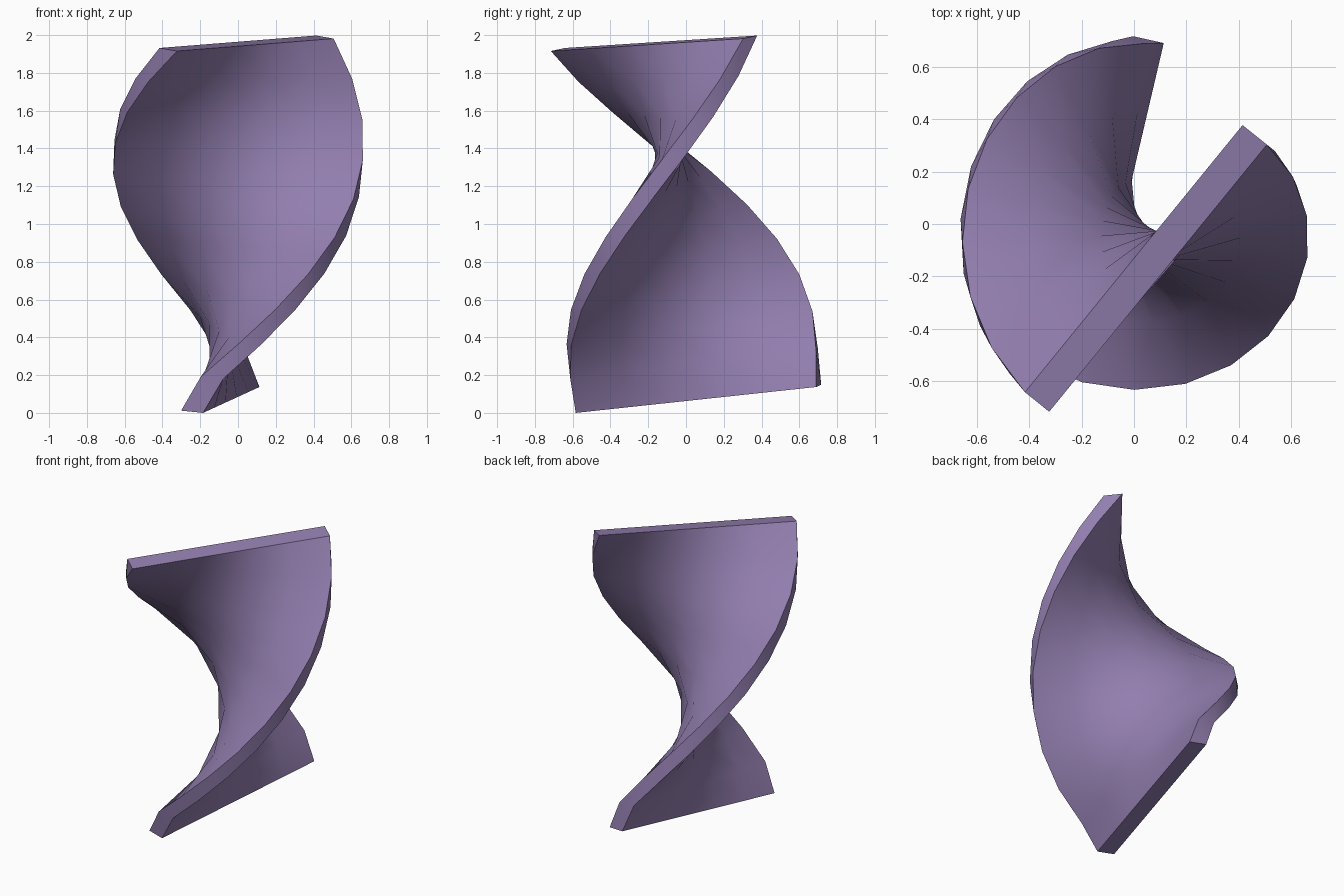
import bpy, bmesh
from math import radians
from mathutils import Matrix, Vector

cube = bpy.data.objects.get("Cube")
if cube:
    bpy.data.objects.remove(cube, do_unlink=True)

WIDTH, THICK, HEIGHT = 1.315, 0.12, 1.902
COLUMNS, ROWS = 5, 10
STEP = radians(16.2)

# Upright slab, cut into even strips along its width and height
bm = bmesh.new()
bmesh.ops.create_cube(bm, size=1, matrix=Matrix.Diagonal((WIDTH, THICK, HEIGHT, 1)))
for normal, size, count in ((Vector((1, 0, 0)), WIDTH, COLUMNS), (Vector((0, 0, 1)), HEIGHT, ROWS)):
    for i in range(1, count):
        bmesh.ops.bisect_plane(bm, geom=bm.verts[:] + bm.edges[:] + bm.faces[:],
                               plane_co=normal * size * (i / count - 0.5), plane_no=normal)

# Twist row by row about the long axis; the lowest row turns half a step
for v in bm.verts:
    row = (v.co.z / HEIGHT + 0.5) * ROWS
    v.co = Matrix.Rotation(STEP * max(row - 0.5, 0), 3, 'Z') @ v.co

# Lean the slab: its axis and the direction of its bottom edge
axis = Vector((0.074, -0.125, 1)).normalized()
edge = Vector((0.30, 1.28, 0.14))
edge = (edge - axis * edge.dot(axis)).normalized()
lean = Matrix((edge, axis.cross(edge), axis)).transposed()
bmesh.ops.transform(bm, matrix=lean.to_4x4(), verts=bm.verts)

# Centre it and stand it on the floor
low = Vector([min(v.co[k] for v in bm.verts) for k in range(3)])
high = Vector([max(v.co[k] for v in bm.verts) for k in range(3)])
middle = (low + high) / 2
bmesh.ops.translate(bm, vec=(-middle.x, -middle.y, -low.z), verts=bm.verts)

bmesh.ops.recalc_face_normals(bm, faces=bm.faces)
mesh = bpy.data.meshes.new("twisted_slab")
bm.to_mesh(mesh)
bm.free()
slab = bpy.data.objects.new("twisted_slab", mesh)
bpy.context.collection.objects.link(slab)

# Muted purple
purple = bpy.data.materials.new("muted_purple")
purple.use_nodes = True
purple.diffuse_color = (0.29, 0.21, 0.43, 1)
purple.node_tree.nodes["Principled BSDF"].inputs["Base Color"].default_value = purple.diffuse_color
mesh.materials.append(purple)

# Smooth sides with crisp corners
bpy.ops.object.select_all(action='DESELECT')
slab.select_set(True)
bpy.context.view_layer.objects.active = slab
bpy.ops.object.shade_smooth_by_angle(angle=radians(30))
